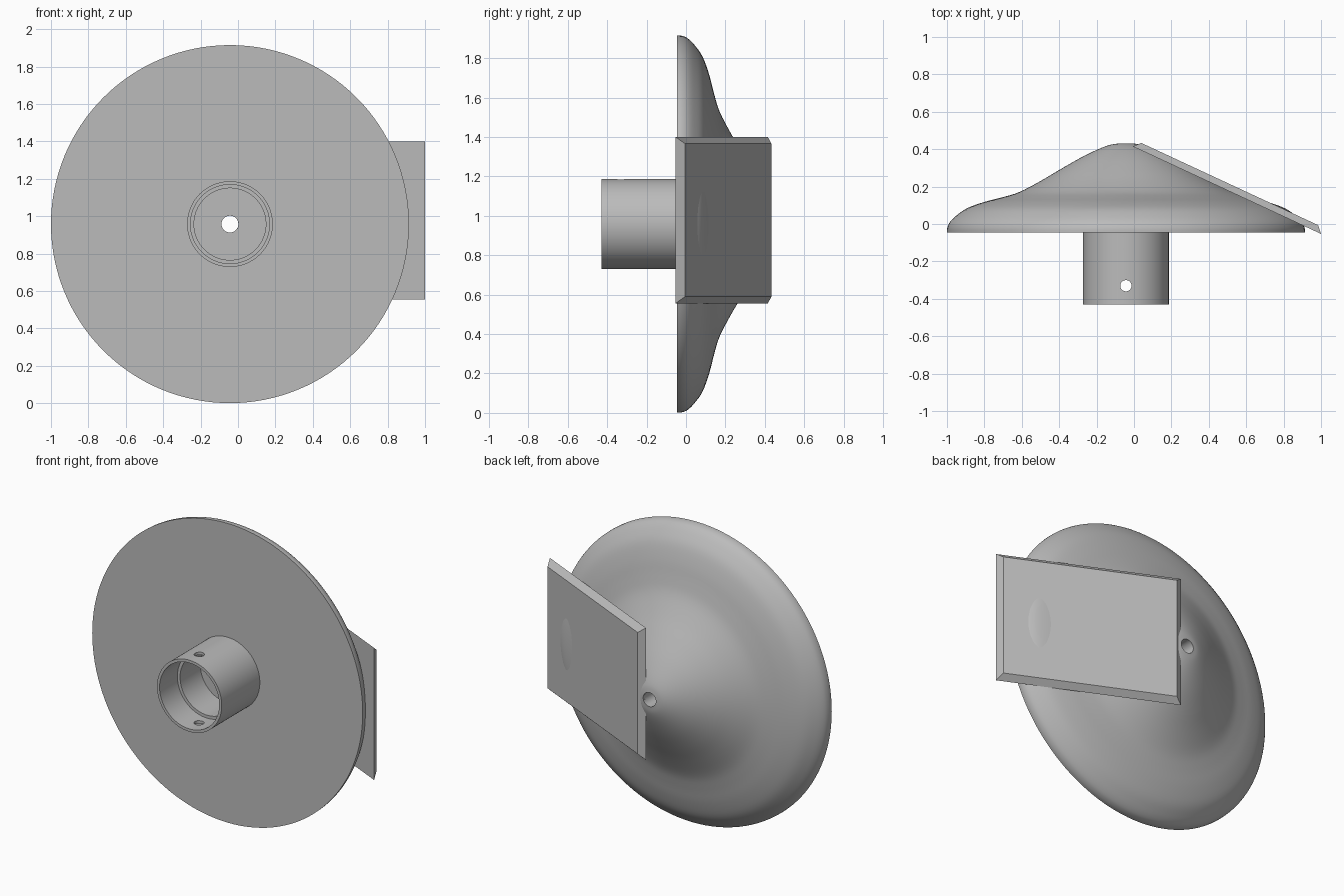
import bpy
import bmesh
import math
from mathutils import Matrix, Vector

cube = bpy.data.objects.get("Cube")
if cube:
    bpy.data.objects.remove(cube, do_unlink=True)

grey = bpy.data.materials.new("plain grey")
grey.use_nodes = True
grey.diffuse_color = (0.5, 0.5, 0.5, 1)
grey.node_tree.nodes["Principled BSDF"].inputs["Base Color"].default_value = (0.5, 0.5, 0.5, 1)

CX, CZ = -0.043, 0.958     # dish axis
FRONT = -0.045             # flat front face of the dish


def make(name, bm, matrix=None):
    bmesh.ops.recalc_face_normals(bm, faces=bm.faces)
    mesh = bpy.data.meshes.new(name)
    bm.to_mesh(mesh)
    bm.free()
    mesh.materials.append(grey)
    obj = bpy.data.objects.new(name, mesh)
    bpy.context.collection.objects.link(obj)
    if matrix:
        mesh.transform(matrix)
    return obj


def spline(points, steps):
    """Smooth curve through the points."""
    p = [Vector(q) for q in points]
    p = [2 * p[0] - p[1]] + p + [2 * p[-1] - p[-2]]
    out = []
    for a, b, c, d in zip(p, p[1:], p[2:], p[3:]):
        for i in range(steps):
            t = i / steps
            out.append(0.5 * (2 * b + (c - a) * t + (2 * a - 5 * b + 4 * c - d) * t**2
                              + (3 * b - a - 3 * c + d) * t**3))
    return out + [p[-2]]


def lathe(name, profile, segments):
    """Turn a closed (radius, y) profile around the dish axis."""
    bm = bmesh.new()
    rings = []
    for i in range(segments):
        a = math.tau * i / segments
        rings.append([bm.verts.new((CX + r * math.cos(a), y, CZ + r * math.sin(a)))
                      for r, y in profile])
    n = len(profile)
    for i in range(segments):
        r0, r1 = rings[i], rings[(i + 1) % segments]
        for j in range(n):
            k = (j + 1) % n
            bm.faces.new((r0[j], r0[k], r1[k], r1[j]))
    return make(name, bm)


def cylinder(name, radius, depth, matrix):
    bm = bmesh.new()
    bmesh.ops.create_cone(bm, cap_ends=True, segments=32, radius1=radius,
                          radius2=radius, depth=depth)
    return make(name, bm, matrix)


def block(name, length, height, low, high, inset, matrix):
    """Block whose top face is inset on all four sides."""
    bm = bmesh.new()
    bmesh.ops.create_cube(bm, size=1)
    for v in bm.verts:
        top = v.co.z > 0
        shrink = 2 * inset if top else 0
        v.co = (v.co.x * (length - shrink), v.co.y * (height - shrink), high if top else low)
    return make(name, bm, matrix)


def cut(target, cutter):
    mod = target.modifiers.new("cut", "BOOLEAN")
    mod.operation = "DIFFERENCE"
    mod.solver = "EXACT"
    mod.object = cutter
    bpy.context.view_layer.objects.active = target
    bpy.ops.object.modifier_apply(modifier=mod.name)
    bpy.data.objects.remove(cutter, do_unlink=True)


# Domed dish with hollow stepped socket and a centre bore
dome = spline([(0.957, FRONT), (0.955, -0.02), (0.943, 0.008), (0.91, 0.042), (0.85, 0.084),
               (0.757, 0.118), (0.66, 0.143), (0.57, 0.171), (0.46, 0.228), (0.355, 0.29),
               (0.25, 0.35), (0.157, 0.396), (0.09, 0.422), (0.045, 0.43)], 4)
socket = [(0.045, FRONT), (0.192, FRONT), (0.192, -0.25), (0.211, -0.25),
          (0.211, -0.43), (0.229, -0.43), (0.229, FRONT)]
dish = lathe("dish_with_socket", [Vector(q) for q in socket] + dome, 128)

# Cross pin hole through the socket
cut(dish, cylinder("pin_cutter", 0.03, 0.8, Matrix.Translation((CX, -0.33, CZ))))

# Local frame of the sloping plate: length, height, outward normal
start, end = Vector((-0.007, 0.415, CZ + 0.02)), Vector((1.0, -0.053, CZ + 0.02))
along = (end - start).normalized()
up = Vector((0, 0, 1))
normal = up.cross(along)
frame = Matrix((along, up, normal)).transposed()
if normal.y < 0:
    frame = Matrix((along, -up, -normal)).transposed()
frame = Matrix.Translation((start + end) / 2) @ frame.to_4x4()
LENGTH, HEIGHT = (end - start).length, 0.845

# Trim the dome where the plate sits, then add the bevelled plate
cut(dish, block("dome_trim", LENGTH, HEIGHT, 0.01, 0.4, 0, frame))
plate = block("mounting_plate", LENGTH, HEIGHT, 0, 0.036, 0.034, frame)
for sx in (-1, 1):
    for sy in (-1, 1):
        spot = Matrix.Translation((sx * (LENGTH / 2 - 0.078), sy * (HEIGHT / 2 - 0.078), 0))
        cut(plate, cylinder("screw_cutter", 0.027, 0.2, frame @ spot))
bore = Matrix.Translation((CX, 0.3, CZ)) @ Matrix.Rotation(math.pi / 2, 4, "X")
cut(plate, cylinder("bore_cutter", 0.045, 0.6, bore))

# Smooth curved faces, keep hard edges
for obj in (dish, plate):
    bpy.ops.object.select_all(action="DESELECT")
    obj.select_set(True)
    bpy.context.view_layer.objects.active = obj
    bpy.ops.object.shade_smooth_by_angle(angle=math.radians(30))
